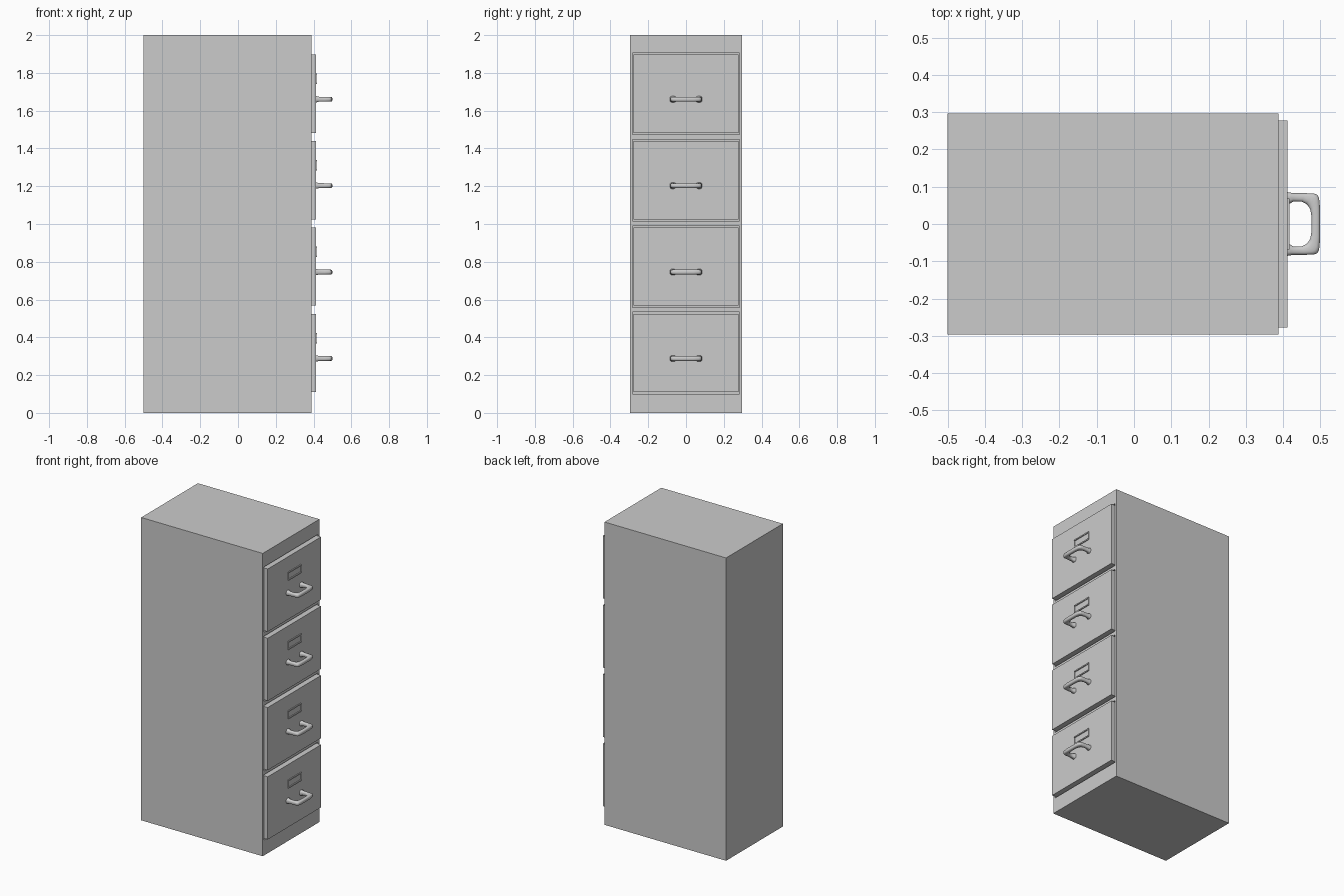
import bpy, bmesh, math

if "Cube" in bpy.data.objects:
    bpy.data.objects.remove(bpy.data.objects["Cube"])


def make_object(name, bm):
    bmesh.ops.recalc_face_normals(bm, faces=bm.faces)
    mesh = bpy.data.meshes.new(name)
    bm.to_mesh(mesh)
    bm.free()
    ob = bpy.data.objects.new(name, mesh)
    bpy.context.collection.objects.link(ob)
    return ob


def add_box(bm, x0, x1, y0, y1, z0, z1):
    verts = bmesh.ops.create_cube(bm, size=1)["verts"]
    for v in verts:
        v.co.x = x1 if v.co.x > 0 else x0
        v.co.y = y1 if v.co.y > 0 else y0
        v.co.z = z1 if v.co.z > 0 else z0


def box(name, *bounds):
    bm = bmesh.new()
    add_box(bm, *bounds)
    return make_object(name, bm)


def handle(name, zc):
    # Outer and inner outline of half the grip: (x, y, x, y, half height)
    half = [(0.410, 0.086, 0.410, 0.053, 0.017), (0.418, 0.085, 0.418, 0.054, 0.0165),
            (0.428, 0.083, 0.427, 0.060, 0.0135), (0.460, 0.083, 0.450, 0.060, 0.013),
            (0.484, 0.082, 0.462, 0.054, 0.013), (0.492, 0.079, 0.468, 0.047, 0.013),
            (0.497, 0.070, 0.473, 0.038, 0.013), (0.500, 0.040, 0.476, 0.020, 0.013)]
    sections = half + [(a, -b, c, -d, h) for a, b, c, d, h in reversed(half)]
    bm = bmesh.new()
    n, rings = 12, []
    for ox, oy, ix, iy, h in sections:
        ring = []
        for k in range(n):
            a = 2 * math.pi * (k + 0.5) / n
            c, s = math.cos(a), math.sin(a)
            u = math.copysign(abs(c) ** 0.7, c)
            w = math.copysign(abs(s) ** 0.7, s)
            t = (1 + u) / 2
            ring.append(bm.verts.new((ix + (ox - ix) * t, iy + (oy - iy) * t, zc + h * w)))
        rings.append(ring)
    for r0, r1 in zip(rings, rings[1:]):
        for k in range(n):
            bm.faces.new((r0[k], r0[(k + 1) % n], r1[(k + 1) % n], r1[k]))
    bm.faces.new(rings[0])
    bm.faces.new(rings[-1])
    ob = make_object(name, bm)
    bpy.ops.object.select_all(action='DESELECT')
    ob.select_set(True)
    bpy.context.view_layer.objects.active = ob
    bpy.ops.object.shade_smooth_by_angle(angle=math.radians(40))


def label_holder(name, zc):
    # Two long rails joined by thin ends
    bm = bmesh.new()
    for s in (-1, 1):
        add_box(bm, 0.410, 0.418, -0.068, 0.068, *sorted((zc + s * 0.020, zc + s * 0.028)))
        add_box(bm, 0.410, 0.416, *sorted((s * 0.063, s * 0.068)), zc - 0.020, zc + 0.020)
    make_object(name, bm)


# Cabinet body with four shallow drawer openings
cabinet = box("cabinet_body", -0.5, 0.388, -0.296, 0.296, 0, 2)
cut = bmesh.new()
centres = [0.317 + 0.4575 * i for i in range(4)]
for zc in centres:
    add_box(cut, 0.368, 0.45, -0.282, 0.282, zc - 0.216, zc + 0.216)
cutter = make_object("opening_cutter", cut)
cutter.hide_render = True
cutter.hide_set(True)
mod = cabinet.modifiers.new("openings", 'BOOLEAN')
mod.operation = 'DIFFERENCE'
mod.solver = 'EXACT'
mod.object = cutter

# Drawers with their fittings
for i, zc in enumerate(centres):
    box(f"drawer_front_{i + 1}", 0.360, 0.412, -0.278, 0.278, zc - 0.207, zc + 0.207)
    handle(f"drawer_handle_{i + 1}", zc - 0.029)
    label_holder(f"label_holder_{i + 1}", zc + 0.079)
